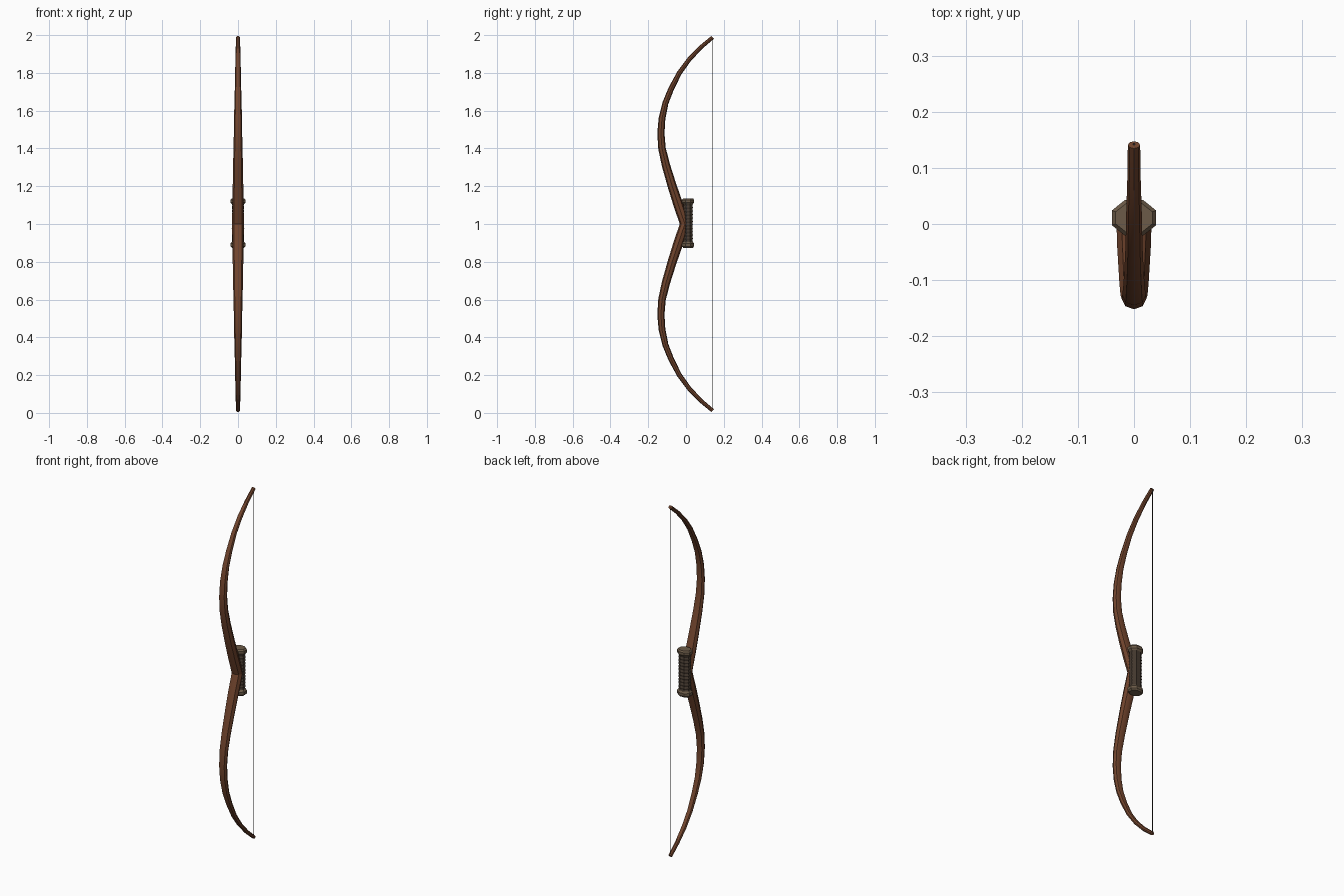
import bpy, bmesh, math
from mathutils import Vector

if "Cube" in bpy.data.objects:
    bpy.data.objects.remove(bpy.data.objects["Cube"])


def material(name, rgb):
    m = bpy.data.materials.new(name)
    m.diffuse_color = (*rgb, 1)
    m.use_nodes = True
    m.node_tree.nodes["Principled BSDF"].inputs["Base Color"].default_value = m.diffuse_color
    return m


WOOD = material("red brown wood", (0.165, 0.058, 0.026))
WRAP = material("dark leather wrap", (0.062, 0.043, 0.030))
CAP = material("tan leather cap", (0.150, 0.105, 0.065))
STRING = material("bow string", (0.03, 0.027, 0.025))


def loft(name, rings, mats, pick=lambda i: 0, angle=40):
    """Skin a list of equal-sized vertex rings and close both ends."""
    bm = bmesh.new()
    loops = [[bm.verts.new(p) for p in r] for r in rings]
    n = len(loops[0])
    for i in range(len(loops) - 1):
        a, b = loops[i], loops[i + 1]
        for k in range(n):
            j = (k + 1) % n
            bm.faces.new((a[k], a[j], b[j], b[k])).material_index = pick(i)
    bm.faces.new(loops[0][::-1]).material_index = pick(0)
    bm.faces.new(loops[-1]).material_index = pick(len(loops) - 2)
    bmesh.ops.recalc_face_normals(bm, faces=bm.faces)
    me = bpy.data.meshes.new(name)
    bm.to_mesh(me)
    bm.free()
    for m in mats:
        me.materials.append(m)
    ob = bpy.data.objects.new(name, me)
    bpy.context.collection.objects.link(ob)
    bpy.ops.object.select_all(action='DESELECT')
    bpy.context.view_layer.objects.active = ob
    ob.select_set(True)
    bpy.ops.object.shade_smooth_by_angle(angle=math.radians(angle))
    return ob


# Limbs: centre line (y, height from middle, half width, half thickness)
PATH = [(-0.006, 0.00, 0.031, 0.027), (-0.040, 0.10, 0.030, 0.026),
        (-0.073, 0.20, 0.028, 0.024), (-0.106, 0.31, 0.026, 0.022),
        (-0.127, 0.40, 0.024, 0.020), (-0.133, 0.48, 0.022, 0.019),
        (-0.127, 0.56, 0.021, 0.018), (-0.109, 0.64, 0.019, 0.016),
        (-0.079, 0.715, 0.017, 0.015), (-0.035, 0.80, 0.015, 0.013),
        (0.016, 0.87, 0.014, 0.012), (0.078, 0.935, 0.012, 0.011),
        (0.141, 0.988, 0.011, 0.010)]


def limb(name, sign):
    rings = []
    for i, (y, h, w, t) in enumerate(PATH):
        p, q = PATH[max(i - 1, 0)], PATH[min(i + 1, len(PATH) - 1)]
        d = Vector((0, q[0] - p[0], q[1] - p[1])).normalized()
        nrm = Vector((0, d.z, -d.y)) if i else Vector((0, 1, 0))
        ring = []
        for k in range(8):
            a = math.tau * k / 8
            v = Vector((w * math.cos(a), y, h)) + nrm * (t * math.sin(a))
            ring.append((v.x, v.y, 1 + sign * v.z))
        rings.append(ring)
    loft(name, rings, [WOOD])


limb("upper_limb", 1)
limb("lower_limb", -1)


def oval(rx, ry, z, y=0.011, n=8):
    return [(rx * math.cos(math.tau * (k + 0.5) / n) * 1.04,
             y + ry * math.sin(math.tau * (k + 0.5) / n) * 1.04, z) for k in range(n)]


# Grip: ridged cord wrapping
rings = []
COILS = 12
for i in range(2 * COILS + 1):
    out = 0.0015 if i % 2 else -0.0015
    rings.append(oval(0.033 + out, 0.025 + out, 0.895 + 0.22 * i / (2 * COILS)))
loft("grip_wrap", rings, [WRAP], angle=20)

# Flared caps at both grip ends
for name, s in (("upper_grip_cap", 1), ("lower_grip_cap", -1)):
    prof = [(0.034, 0.026, 0.103), (0.041, 0.033, 0.112),
            (0.041, 0.033, 0.127), (0.034, 0.027, 0.135)]
    loft(name, [oval(rx, ry, 1.005 + s * (h - 0.004)) for rx, ry, h in prof], [CAP], angle=25)

# String between the tips
loft("string", [[(0.002 * math.cos(math.tau * k / 6), 0.142 + 0.002 * math.sin(math.tau * k / 6), z)
                 for k in range(6)] for z in (0.012, 1.988)], [STRING])
